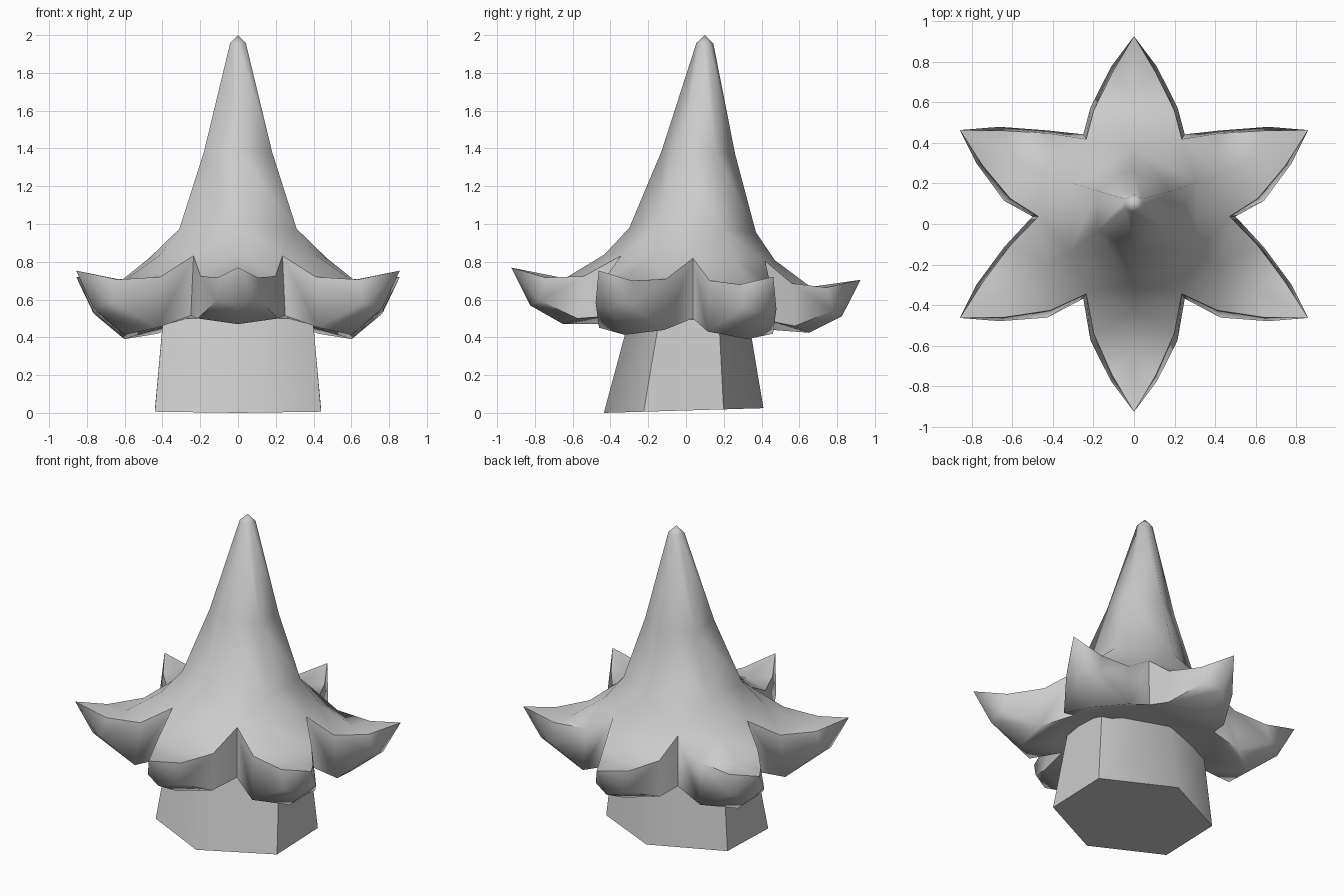
import bpy, bmesh, math

if "Cube" in bpy.data.objects:
    bpy.data.objects.remove(bpy.data.objects["Cube"])

STRETCH = 1.07    # whole crown is a little wider than deep
TILT = -0.035     # crown leans: front rim higher than back rim


def finish(name, faces):
    """Weld loose polygons into one smooth-shaded object."""
    bm = bmesh.new()
    for f in faces:
        bm.faces.new([bm.verts.new(p) for p in f])
    bmesh.ops.remove_doubles(bm, verts=bm.verts, dist=0.0005)
    bmesh.ops.recalc_face_normals(bm, faces=bm.faces)
    me = bpy.data.meshes.new(name)
    bm.to_mesh(me)
    bm.free()
    ob = bpy.data.objects.new(name, me)
    bpy.context.collection.objects.link(ob)
    bpy.ops.object.select_all(action='DESELECT')
    ob.select_set(True)
    bpy.context.view_layer.objects.active = ob
    bpy.ops.object.shade_smooth_by_angle(angle=math.radians(62))


def pt(deg, r, w, z, cy=0.0):
    """Point at distance r along direction deg, w sideways, height z."""
    a = math.radians(deg)
    x = STRETCH * (r * math.cos(a) - w * math.sin(a))
    y = r * math.sin(a) + w * math.cos(a) + cy
    return (x, y, z + TILT * y)


# Trunk: six-sided, slightly slanted base
def trunk_ring(x, y_front, y_back, z_front, z_back):
    ring = []
    mid, half = (y_front + y_back) / 2, (y_back - y_front) / 2
    for k in range(6):
        a = math.radians(-90 + 60 * k)
        y = mid + half * math.sin(a)
        t = (y - y_front) / (y_back - y_front)
        ring.append((x * math.cos(a) / math.cos(math.radians(30)), y,
                     z_front + t * (z_back - z_front)))
    return ring


low = trunk_ring(0.44, -0.435, 0.41, 0.0, 0.025)
top = trunk_ring(0.395, -0.295, 0.33, 0.52, 0.50)
faces = [low, top]
for k in range(6):
    j = (k + 1) % 6
    faces.append([low[k], low[j], top[j], top[k]])
finish("trunk", faces)

# Crown: six-sided spire that flares into six pointed boughs
# spire rings: radius, height, y centre
spire = [(0.045, 1.96, 0.1), (0.195, 1.38, 0.065), (0.335, 0.97, 0.035)]
apex = (0, 0.1, 2.0)
faces = []
cap = []
for k in range(6):
    a, b = -90 + 60 * k, -30 + 60 * k
    drop = 0.0 if k in (0, 3) else 0.045      # side boughs hang lower

    # spire wall
    ra = [pt(a, r, 0, z, cy) for r, z, cy in spire]
    rb = [pt(b, r, 0, z, cy) for r, z, cy in spire]
    faces.append([apex, ra[0], rb[0]])
    for i in range(2):
        faces.append([ra[i], ra[i + 1], rb[i + 1], rb[i]])
    faces.append([ra[2], pt(a + 30, 0.44, 0, 0.82, 0.037), rb[2]])

    # ridge, tip, keel and inner underside points of this bough
    r2 = pt(a, 0.45, 0, 0.825, 0.02)
    r3 = pt(a, 0.65, 0, 0.69, 0.01)
    tip = pt(a, 0.925, 0, 0.737)
    k0 = pt(a, 0.45, 0, 0.455, 0.01)
    k1 = pt(a, 0.65, 0, 0.447 - drop)
    k2 = pt(a, 0.825, 0, 0.54)
    inner = pt(a, 0.30, 0, 0.49, 0.02)
    cap.append(inner)

    for s in (-1, 1):
        n = pt(a + 30 * s, 0.44, 0, 0.82, 0.037)      # notch top
        m = pt(a + 30 * s, 0.467, 0, 0.502, 0.037)    # notch bottom
        e1 = pt(a, 0.55, s * 0.185, 0.705, 0.01)      # upper rim
        e2 = pt(a, 0.745, s * 0.1, 0.69)
        f1 = pt(a, 0.575, s * 0.2, 0.48 - drop)       # lower rim
        f2 = pt(a, 0.775, s * 0.105, 0.567)
        faces += [[ra[2], n, r2], [r2, n, e1, r3], [r3, e1, e2], [r3, e2, tip],
                  [n, m, f1, e1], [e1, f1, f2, e2], [e2, f2, tip],
                  [m, k0, k1, f1], [f1, k1, k2, f2], [f2, k2, tip],
                  [inner, k0, m]]
    faces.append([inner, pt(a + 30, 0.467, 0, 0.502, 0.037),
                  pt(b, 0.30, 0, 0.49, 0.02)])
faces.append(cap)
finish("crown", faces)
